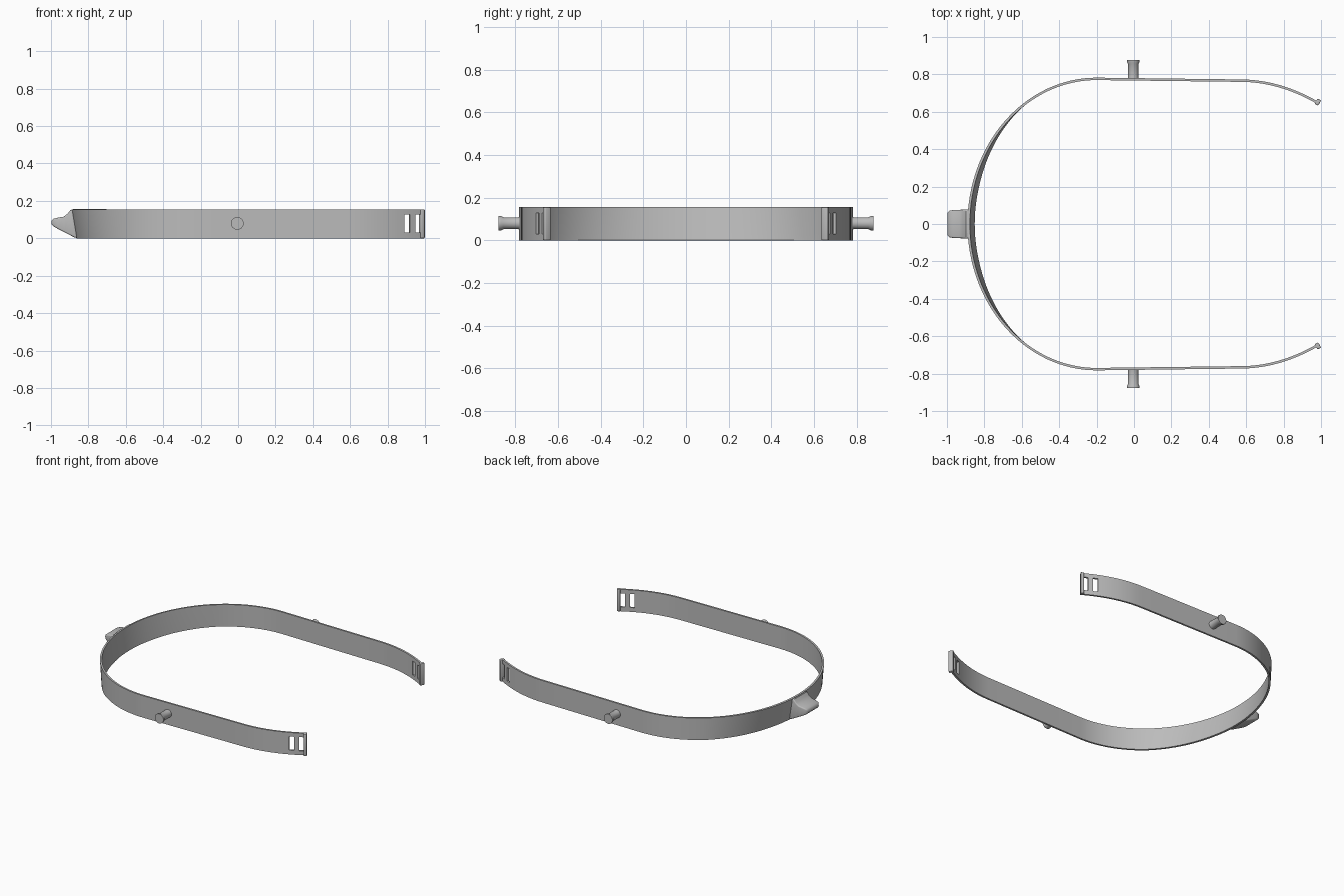
import bpy, bmesh, math
from mathutils import Matrix

if "Cube" in bpy.data.objects:
    bpy.data.objects.remove(bpy.data.objects["Cube"])

grey = bpy.data.materials.new("mid grey")
grey.diffuse_color = (0.5, 0.5, 0.5, 1)
grey.use_nodes = True
grey.node_tree.nodes["Principled BSDF"].inputs["Base Color"].default_value = grey.diffuse_color


def finish(name, bm, angle=35, mods=()):
    """Turn a bmesh into a shaded object with its modifiers applied."""
    bmesh.ops.recalc_face_normals(bm, faces=bm.faces)
    me = bpy.data.meshes.new(name)
    bm.to_mesh(me)
    bm.free()
    me.materials.append(grey)
    ob = bpy.data.objects.new(name, me)
    bpy.context.collection.objects.link(ob)
    bpy.ops.object.select_all(action='DESELECT')
    ob.select_set(True)
    bpy.context.view_layer.objects.active = ob
    for kind, settings in mods:
        m = ob.modifiers.new(kind.lower(), kind)
        for key, value in settings.items():
            setattr(m, key, value)
        bpy.ops.object.modifier_apply(modifier=m.name)
    bpy.ops.object.shade_smooth_by_angle(angle=math.radians(angle))
    return ob


# Band centre line: half ellipse, straight arms, inward curved ends
def arm_y(x):
    return 0.776 - 0.01 * (x + 0.2) / 0.8 - 0.70 * max(0, x - 0.58) ** 2


SLOTS = ((0.888, 0.917), (0.946, 0.972))
half = []
for i in range(33):
    a = math.radians(90 * i / 32)
    half.append((-0.2 - 0.684 * math.cos(a), 0.776 * math.sin(a)))
xs = [0, 0.2, 0.4, 0.58, 0.62, 0.66, 0.70, 0.74, 0.78, 0.82, 0.855,
      0.888, 0.917, 0.946, 0.972, 0.985]
half += [(x, arm_y(x)) for x in xs]
path = [(x, -y) for x, y in reversed(half[1:])] + half

# Band with strap slots, leaning outward at the closed end
bm = bmesh.new()
rows = (0.0, 0.03, 0.127, 0.155)
cols = []
for x, y in path:
    lean = 0.026 * min(1, max(0, (-x - 0.60) / 0.26))
    cols.append([bm.verts.new((x + lean * (1 - z / 0.155), y, z)) for z in rows])
for a, b in zip(cols, cols[1:]):
    mid = (a[0].co.x + b[0].co.x) / 2
    slotted = any(lo < mid < hi for lo, hi in SLOTS)
    for r in range(3):
        if not (slotted and r == 1):
            bm.faces.new((a[r], b[r], b[r + 1], a[r + 1]))
finish("band", bm, mods=[("SOLIDIFY", dict(thickness=0.013, offset=0))])

for side, label in ((1, "back"), (-1, "front")):
    # Thick lip closing each arm
    bm = bmesh.new()
    bmesh.ops.create_cube(bm, size=1, matrix=(
        Matrix.Translation((0.983, side * 0.652, 0.0775))
        @ Matrix.Rotation(-side * math.radians(30), 4, 'Z')
        @ Matrix.Diagonal((0.022, 0.032, 0.155, 1))))
    finish(label + "_end_lip", bm, mods=[
        ("BEVEL", dict(width=0.005, segments=3))])

    # Side peg: turned profile of (distance, radius)
    bm = bmesh.new()
    rings = []
    for d, r in ((0.772, 0.030), (0.785, 0.028), (0.855, 0.028),
                 (0.866, 0.034), (0.877, 0.034)):
        rings.append([bm.verts.new((r * math.cos(k * math.tau / 32) - 0.004, side * d,
                                    0.08 + r * math.sin(k * math.tau / 32)))
                      for k in range(32)])
    for a, b in zip(rings, rings[1:]):
        for k in range(32):
            n = (k + 1) % 32
            bm.faces.new((a[k], a[n], b[n], b[k]))
    bm.faces.new(rings[0])
    bm.faces.new(rings[-1])
    finish(label + "_peg", bm)

# Nose tab: sections of (top x, top z, bottom x, bottom z, half width)
sections = ((-0.998, 0.094, -0.998, 0.076, 0.060),
            (-0.988, 0.104, -0.985, 0.063, 0.071),
            (-0.965, 0.110, -0.960, 0.049, 0.075),
            (-0.933, 0.115, -0.925, 0.031, 0.076),
            (-0.912, 0.131, -0.900, 0.018, 0.077),
            (-0.897, 0.150, -0.875, 0.005, 0.077),
            (-0.883, 0.152, -0.860, 0.003, 0.077))
bm = bmesh.new()
loops = [[bm.verts.new(p) for p in ((xt, -w, zt), (xt, w, zt), (xb, w, zb), (xb, -w, zb))]
         for xt, zt, xb, zb, w in sections]
for a, b in zip(loops, loops[1:]):
    for k in range(4):
        n = (k + 1) % 4
        bm.faces.new((a[k], a[n], b[n], b[k]))
bm.faces.new(loops[0])
bm.faces.new(loops[-1])
finish("nose_tab", bm, 40, [("BEVEL", dict(
    width=0.008, segments=3, limit_method='ANGLE', angle_limit=math.radians(50)))])
